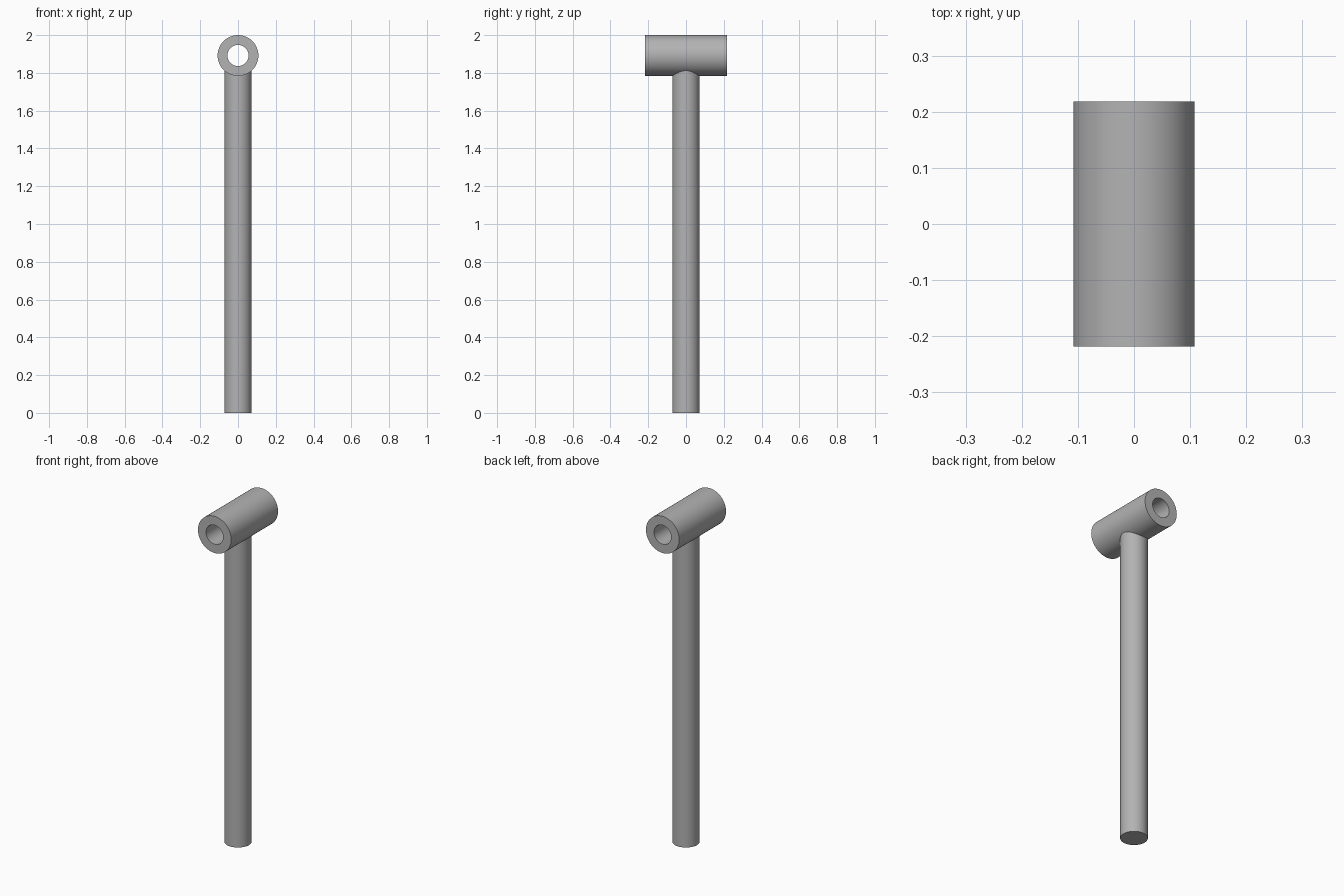
import bpy
import bmesh
import math
from mathutils import Matrix

cube = bpy.data.objects.get("Cube")
if cube:
    bpy.data.objects.remove(cube)

steel = bpy.data.materials.new("grey_steel")
steel.use_nodes = True
colour = (0.45, 0.45, 0.45, 1)
steel.diffuse_color = colour
steel.node_tree.nodes["Principled BSDF"].inputs["Base Color"].default_value = colour


def lathe(name, profile, closed, matrix, steps=64):
    """Spin a (radius, height) profile around z, then place it."""
    bm = bmesh.new()
    verts = [bm.verts.new((r, 0, h)) for r, h in profile]
    pairs = list(zip(verts, verts[1:]))
    if closed:
        pairs.append((verts[-1], verts[0]))
    edges = [bm.edges.new(p) for p in pairs]
    bmesh.ops.spin(bm, geom=verts + edges, cent=(0, 0, 0), axis=(0, 0, 1),
                   angle=math.tau, steps=steps)
    bmesh.ops.remove_doubles(bm, verts=bm.verts, dist=1e-5)
    bmesh.ops.recalc_face_normals(bm, faces=bm.faces)
    bm.transform(matrix)
    mesh = bpy.data.meshes.new(name)
    bm.to_mesh(mesh)
    bm.free()
    mesh.materials.append(steel)
    obj = bpy.data.objects.new(name, mesh)
    bpy.context.collection.objects.link(obj)
    bpy.ops.object.select_all(action="DESELECT")
    obj.select_set(True)
    bpy.context.view_layer.objects.active = obj
    bpy.ops.object.shade_smooth_by_angle(angle=math.radians(30))
    return obj


# Cross tube with a through bore, lying along y
outer, bore, half = 0.108, 0.056, 0.218
axis_z = 2 - outer
lathe("cross_tube",
      [(bore, -half), (outer, -half), (outer, half), (bore, half)], True,
      Matrix.Translation((0, 0, axis_z)) @ Matrix.Rotation(math.pi / 2, 4, "X"))

# Solid round shaft, ending inside the tube wall below the bore
shaft, top = 0.072, 1.82
lathe("shaft", [(0, 0), (shaft, 0), (shaft, top), (0, top)], False,
      Matrix.Identity(4))
